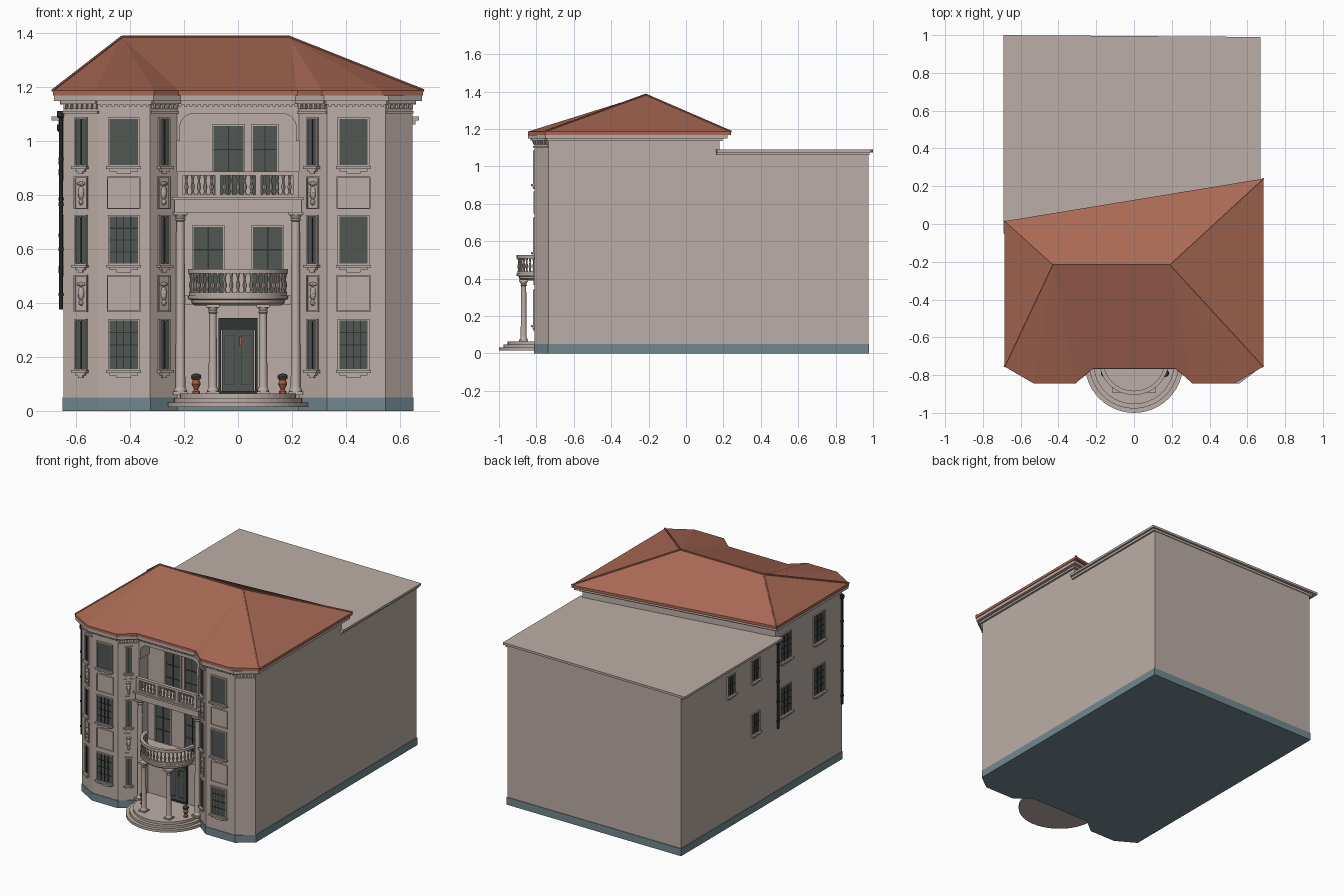
import bpy, bmesh
from math import sin, cos, pi
from mathutils import Matrix, Vector

if "Cube" in bpy.data.objects:
    bpy.data.objects.remove(bpy.data.objects["Cube"])

COLOURS = {
    "wall plaster": (0.50, 0.42, 0.385), "base stone": (0.17, 0.25, 0.275),
    "roof tile": (0.40, 0.14, 0.09), "window glass": (0.085, 0.095, 0.088),
    "dark iron": (0.03, 0.036, 0.034), "clay": (0.36, 0.11, 0.065),
    "leaf": (0.03, 0.05, 0.035),
}
mats = {}
for key, rgb in COLOURS.items():
    m = bpy.data.materials.new(key)
    m.use_nodes = True
    m.diffuse_color = (*rgb, 1)
    m.node_tree.nodes["Principled BSDF"].inputs["Base Color"].default_value = (*rgb, 1)
    mats[key] = m

parts = {}
I = Matrix.Identity(4)


def part(name, mat="wall plaster", smooth=False):
    return parts.setdefault(name, (bmesh.new(), mat, smooth))[0]


def box(bm, M, x0, x1, y0, y1, z0, z1):
    solid(bm, [(x0, y0), (x1, y0), (x1, y1), (x0, y1)], z0, z1, M)


def solid(bm, pts, z0, z1, M=I):
    lo, hi = [[bm.verts.new(M @ Vector((x, y, z))) for x, y in pts] for z in (z0, z1)]
    bm.faces.new(lo[::-1])
    bm.faces.new(hi)
    for i in range(len(pts)):
        j = (i + 1) % len(pts)
        bm.faces.new((lo[i], lo[j], hi[j], hi[i]))


def lathe(bm, x, y, profile, seg=8):
    rings = [[bm.verts.new((x + r * cos(2 * pi * i / seg), y + r * sin(2 * pi * i / seg), z))
              for i in range(seg)] for r, z in profile]
    for a, b in zip(rings, rings[1:]):
        for i in range(seg):
            j = (i + 1) % seg
            bm.faces.new((a[i], a[j], b[j], b[i]))
    bm.faces.new(rings[0][::-1])
    bm.faces.new(rings[-1])


def arc_band(bm, cy, r0, r1, z0, z1, n=32):
    ring = [(cos(pi + pi * i / n), sin(pi + pi * i / n)) for i in range(n + 1)]
    solid(bm, [(r1 * x, cy + r1 * y) for x, y in ring]
          + [(r0 * x, cy + r0 * y) for x, y in ring[::-1]], z0, z1)


def offset(poly, d):
    out = []
    for i, p in enumerate(poly):
        a, b, c = Vector(poly[i - 1]), Vector(p), Vector(poly[(i + 1) % len(poly)])
        u, v = (b - a).normalized(), (c - b).normalized()
        n = Vector((u.y, -u.x)) + Vector((v.y, -v.x))
        out.append(tuple(b + n * (2 * d / n.length_squared)))
    return out


def frame(p, q):
    """Wall frame: x along the wall, y outward, origin mid-wall at ground."""
    p, q = Vector(p), Vector(q)
    d, c = (q - p).normalized(), (p + q) / 2
    return Matrix(((d.x, d.y, 0, c.x), (d.y, -d.x, 0, c.y), (0, 0, 1, 0), (0, 0, 0, 1)))


def border(bm, M, cx, w, z0, z1, t, depth):
    h = w / 2
    box(bm, M, cx - h - t, cx - h, -0.01, depth, z0 - t, z1 + t)
    box(bm, M, cx + h, cx + h + t, -0.01, depth, z0 - t, z1 + t)
    box(bm, M, cx - h, cx + h, -0.01, depth, z0 - t, z0)
    box(bm, M, cx - h, cx + h, -0.01, depth, z1, z1 + t)


def window(M, cx, w, z0, z1, cols=0, rows=0, sill=True):
    h = w / 2
    box(part("window_panes", "window glass"), M, cx - h, cx + h, -0.01, 0.003, z0, z1)
    border(part("window_frames"), M, cx, w, z0, z1, 0.006, 0.008)
    bars = part("window_bars", "dark iron")
    for i in range(1, cols):
        x = cx - h + w * i / cols
        box(bars, M, x - 0.002, x + 0.002, 0, 0.007, z0, z1)
    for i in range(1, rows):
        z = z0 + (z1 - z0) * i / rows
        box(bars, M, cx - h, cx + h, 0, 0.006, z - 0.002, z + 0.002)
    if sill:
        s = part("window_sills")
        box(s, M, cx - h - 0.012, cx + h + 0.012, -0.01, 0.02, z0 - 0.014, z0 - 0.004)
        box(s, M, cx - h, cx + h, -0.01, 0.011, z0 - 0.024, z0 - 0.014)
        box(s, M, cx - h / 2, cx + h / 2, -0.01, 0.007, z0 - 0.032, z0 - 0.024)


# Walls, plinth and rear roof
front = [(-.645, -.735), (-.515, -.81), (-.325, -.81), (-.225, -.73),
         (.225, -.73), (.33, -.81), (.545, -.81), (.645, -.735)]
recess = [(-.225, -.635), (.225, -.635)]
rear, attic = [(.645, .975), (-.645, .975)], [(.645, .18), (-.645, -.03)]
walls = part("walls")
solid(walls, front[:4] + recess + front[4:] + rear, 0.03, 1.08)
solid(walls, front[:4] + recess + front[4:] + attic, 1.08, 1.166)
solid(part("plinth", "base stone"), offset(front + rear, 0.004), 0, 0.05)
solid(part("rear_roof"), [(-.69, -.05), (.67, .165), (.67, .99), (-.69, 1)], 1.075, 1.09)
solid(part("rear_cornice"), [(-.665, -.04), (.657, .165), (.657, .98), (-.665, .98)], 1.06, 1.075)

# Cornice with dentils
cornice = part("cornice")
for d, z0, z1 in ((0.008, 1.105, 1.112), (0.014, 1.135, 1.148), (0.035, 1.148, 1.168)):
    solid(cornice, offset(front + attic, d), z0, z1) if z0 > 1.12 else None
edges = [frame(a, b) for a, b in zip(front, front[1:])]
lengths = [(Vector(b) - Vector(a)).length for a, b in zip(front, front[1:])]
for k, (M, L) in enumerate(zip(edges, lengths)):
    chamfer = k in (0, 2, 4, 6) and k != 4 or k == 4
    deep = k in (0, 2, 4, 6)
    n = int(L / 0.02)
    for i in range(n):
        x = L * ((i + 0.5) / n - 0.5)
        box(part("dentils"), M, x - 0.005, x + 0.005, -0.01, 0.012, 1.118 if deep else 1.126, 1.136)
    if deep:
        box(cornice, M, -L / 2, L / 2, -0.01, 0.008, 1.1, 1.11)
        box(cornice, M, -L / 2, L / 2, -0.01, 0.024, 1.138, 1.15)

# Hipped roof with ridge caps
eave = [(-.685, -.755), (-.53, -.845), (-.31, -.845), (-.22, -.765), (.22, -.765),
        (.31, -.845), (.53, -.845), (.685, -.755), (.685, .24), (-.685, .015)]
roof = part("roof", "roof tile")
low = [roof.verts.new((x, y, 1.168)) for x, y in eave]
rim = [roof.verts.new((x, y, 1.186)) for x, y in eave]
ridge = [roof.verts.new((x, -.215, 1.383)) for x in (-.43, .19)]
roof.faces.new(low[::-1])
for i in range(10):
    j = (i + 1) % 10
    roof.faces.new((low[i], low[j], rim[j], rim[i]))
    if i in (3, 8):
        pair = ridge[::-1] if i == 3 else ridge
        roof.faces.new((rim[i], rim[j], *pair))
    else:
        roof.faces.new((rim[i], rim[j], ridge[1 if 3 < i < 8 else 0]))
caps = part("ridge_caps", "roof tile")
for a, b in ((rim[0], ridge[0]), (rim[9], ridge[0]), (rim[7], ridge[1]), (rim[8], ridge[1]), ridge):
    v = b.co - a.co
    M = Matrix.Translation((a.co + b.co) / 2) @ v.to_track_quat('Z', 'Y').to_matrix().to_4x4()
    bmesh.ops.create_cone(caps, cap_ends=True, segments=6, radius1=0.006, radius2=0.006,
                          depth=v.length, matrix=M)

# Bay windows and relief panels
floors = ((0.155, 0.335), (0.545, 0.72), (0.91, 1.08))
for k, cx in ((0, 0), (1, -.003), (2, 0), (4, 0), (5, -.01)):
    M, wide = edges[k], k in (1, 5)
    if k == 4:
        M = edges[4]
    for f, (z0, z1) in enumerate(floors):
        grille = f == 0 or (f == 1 and k == 1)
        window(M, cx, 0.105 if wide else 0.04, z0, z1, (4 if grille else 0) if wide else 2,
               4 if grille and wide else 0)
    for z0, z1 in ((0.372, 0.498), (0.752, 0.862)):
        border(part("relief_panels"), M, cx, 0.115 if wide else 0.048, z0, z1, 0.005, 0.006)
        if not wide:
            mid = (z0 + z1) / 2
            for dz, rx, rz in ((0, .013, .026), (.034, .018, .008), (-.034, .009, .012)):
                T = M @ Matrix.Translation((cx, 0, mid + dz)) @ Matrix.Diagonal((rx, 0.012, rz, 1))
                bmesh.ops.create_icosphere(part("carved_ornaments"), subdivisions=2, radius=1, matrix=T)

# Side windows and drain pipes
side = frame((-.645, .975), (-.645, -.735))
for y, w, z0, z1 in ((-.49, .11, .89, 1.07), (-.49, .11, .54, .72), (-.135, .11, .9, 1.07),
                     (-.135, .11, .54, .72), (.185, .075, .885, 1.02), (.185, .075, .53, .66),
                     (.445, .075, .885, 1.01)):
    window(side, .12 - y, w, z0, z1, 3, 4 if w > .1 else 2)
pipes = part("drain_pipes", "dark iron", True)
for y, z0, z1 in ((-.725, .375, 1.11), (-.045, .47, 1.06)):
    lathe(pipes, -.655, y, [(.007, z0), (.007, z1 - .03), (.015, z1 - .02), (.015, z1)])
    for i in range(4):
        z = z0 + (z1 - z0) * (i + .3) / 4.4
        lathe(pipes, -.655, y, [(.01, z), (.01, z + .012)])

# Porch steps and floor
steps = part("porch_steps")
for r, z0, z1 in ((.26, .015, .032), (.237, .032, .048), (.214, .048, .065)):
    lathe(steps, 0, -.74, [(r, z0), (r, z1)], 48)
box(steps, I, -.225, .225, -.74, -.63, .015, .065)

# Loggia lintel with rounded corners, and its floor beam
arch = [(-.225, 1.166), (-.225, 1.0), (-.215, 1.0)]
arch += [(-.165 - .05 * cos(a * pi / 12), 1.05 + .05 * sin(a * pi / 12)) for a in range(7)]
arch += [(-x, z) for x, z in arch[::-1]]
upright = Matrix(((1, 0, 0, 0), (0, 0, 1, 0), (0, 1, 0, 0), (0, 0, 0, 1)))
solid(part("loggia_arch"), arch, -.731, -.63, upright)
beam = part("loggia_floor")
box(beam, I, -.235, .235, -.755, -.63, .735, .78)
box(beam, I, -.243, .243, -.768, -.63, .78, .792)

# Doors and windows in the recess
back = frame(*recess)
for cx, w, z0, z1 in ((-.11, .11, .43, .68), (.11, .11, .43, .68),
                      (-.035, .11, .795, 1.055), (.1, .09, .795, 1.055)):
    window(back, cx, w, z0, z1, 2, 3, False)
box(part("front_door", "window glass"), back, -.06, .06, -.01, .008, .065, .3)
box(part("door_transom", "dark iron"), back, -.07, .07, -.01, .012, .3, .345)
border(part("door_frame", "dark iron"), back, 0, .124, .075, .335, .01, .014)
for x in (-.03, .03):
    border(part("door_panels", "dark iron"), back, x, .035, .1, .28, .002, .011)
box(part("door_knocker", "clay"), back, .006, .014, .005, .016, .24, .275)


# Columns
def column(x, y, z0, z1, r):
    lathe(part("columns", smooth=True), x, y,
          [(r * 1.35, z0), (r * 1.35, z0 + .012), (r * 1.05, z0 + .02), (r, z0 + .025),
           (r * .85, z1 - .035), (r * 1.1, z1 - .03), (r * .9, z1 - .024), (r * 1.3, z1 - .01)], 16)
    box(part("column_blocks"), I, x - r * 1.5, x + r * 1.5, y - r * 1.5, y + r * 1.5, z1 - .012, z1)
    box(part("column_blocks"), I, x - r * 1.5, x + r * 1.5, y - r * 1.5, y + r * 1.5, z0 - .005, z0 + .008)


for s in (-1, 1):
    column(s * .213, -.735, .065, .737, .018)
    column(s * .093, -.868, .065, .395, .016)


# Balconies
def baluster(x, y, z0, z1):
    h = z1 - z0
    lathe(part("balusters", smooth=True), x, y,
          [(r, z0 + h * t) for r, t in ((.007, 0), (.004, .15), (.008, .38), (.0035, .7), (.007, 1))])


cy = -.72
lathe(part("round_balcony"), 0, cy, [(.16, .39), (.172, .4), (.172, .41), (.185, .415), (.185, .428)], 48)
box(part("round_balcony"), I, -.225, .225, -.73, -.63, .395, .428)
arc_band(part("balcony_rail"), cy, .163, .185, .508, .525)
arc_band(part("balcony_rail"), cy, .165, .182, .428, .438)
for i in range(23):
    a = pi + pi * i / 22
    baluster(.174 * cos(a), cy + .174 * sin(a), .438, .508)
rail = part("loggia_rail")
box(rail, I, -.225, .225, -.762, -.738, .872, .887)
box(rail, I, -.225, .225, -.76, -.74, .792, .802)
posts = (-.214, -.075, .075, .214)
for x in posts:
    box(rail, I, x - .011, x + .011, -.761, -.739, .792, .88)
for a, b in zip(posts, posts[1:]):
    for i in range(1, 6):
        baluster(a + (b - a) * i / 6, -.75, .802, .872)

# Potted plants
for x in (-.155, .165):
    lathe(part("plant_pots", "clay", True), x, -.79,
          [(.014, .065), (.014, .072), (.007, .08), (.017, .1), (.012, .115), (.02, .122)], 12)
    T = Matrix.Translation((x, -.79, .128)) @ Matrix.Diagonal((.02, .02, .011, 1))
    bmesh.ops.create_icosphere(part("plants", "leaf"), subdivisions=2, radius=1, matrix=T)

# Turn every part into an object
for name, (bm, mat, smooth) in parts.items():
    bmesh.ops.recalc_face_normals(bm, faces=bm.faces)
    me = bpy.data.meshes.new(name)
    bm.to_mesh(me)
    bm.free()
    me.materials.append(mats[mat])
    ob = bpy.data.objects.new(name, me)
    bpy.context.collection.objects.link(ob)
    if smooth:
        bpy.ops.object.select_all(action='DESELECT')
        ob.select_set(True)
        bpy.context.view_layer.objects.active = ob
        bpy.ops.object.shade_smooth_by_angle()
